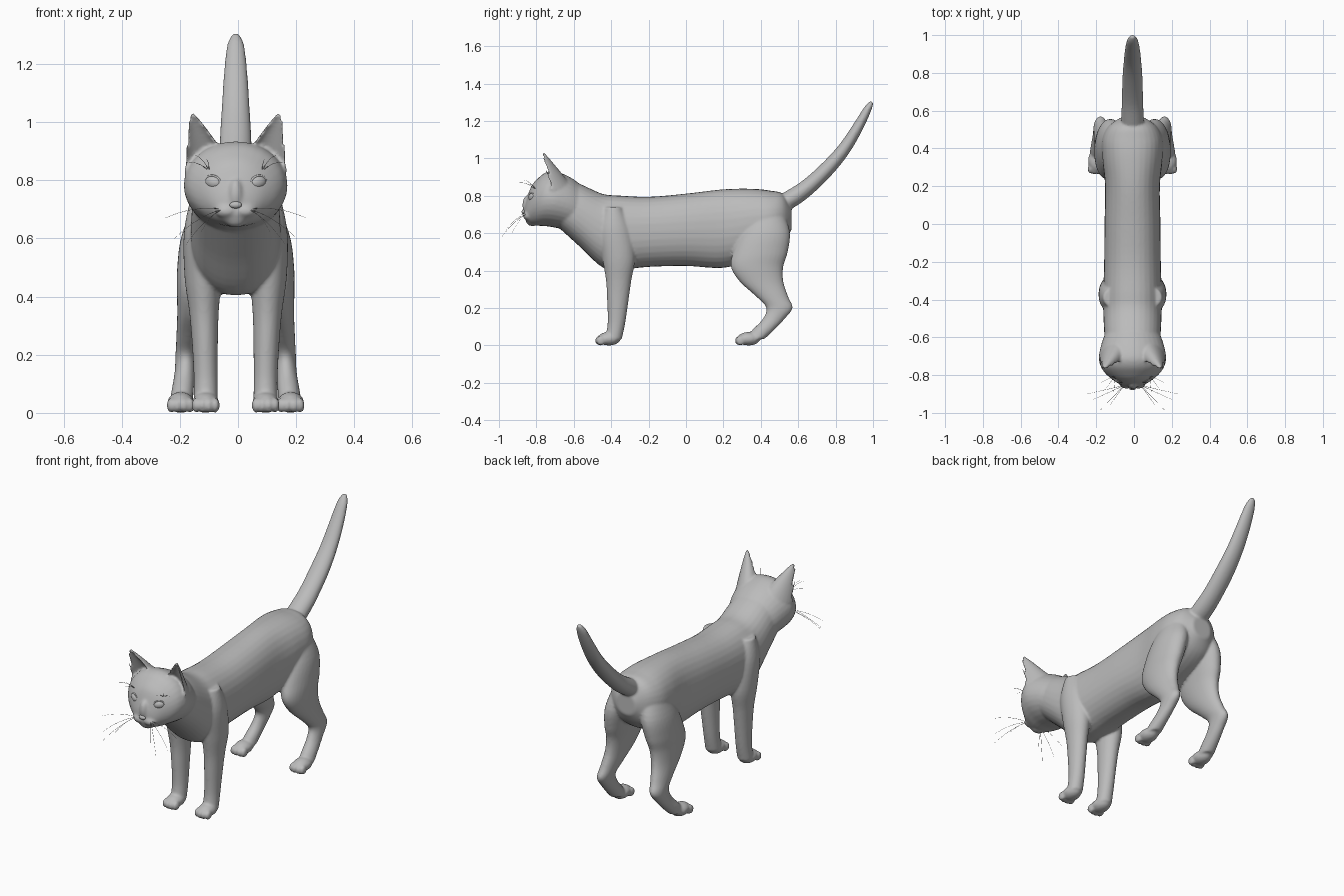
import bpy
import bmesh
import math
from mathutils import Vector, Matrix

if "Cube" in bpy.data.objects:
    bpy.data.objects.remove(bpy.data.objects["Cube"], do_unlink=True)

CX = -0.008   # the animal stands slightly off the whisker centre
SIDES = (-1, 1)
X, Y, Z = Vector((1, 0, 0)), Vector((0, 1, 0)), Vector((0, 0, 1))

grey = bpy.data.materials.new("plain_grey")
grey.use_nodes = True
COLOUR = (0.5, 0.5, 0.5, 1)
grey.diffuse_color = COLOUR
grey.node_tree.nodes["Principled BSDF"].inputs["Base Color"].default_value = COLOUR


def finish(name, bm):
    """Turn a bmesh into a smooth grey object."""
    bmesh.ops.recalc_face_normals(bm, faces=bm.faces)
    mesh = bpy.data.meshes.new(name)
    bm.to_mesh(mesh)
    bm.free()
    mesh.materials.append(grey)
    mesh.shade_smooth()
    obj = bpy.data.objects.new(name, mesh)
    obj.location.x = CX
    bpy.context.collection.objects.link(obj)
    return obj


def skin(bm, rings):
    """Bridge a list of point rings and cap both ends."""
    loops = [[bm.verts.new(p) for p in ring] for ring in rings]
    n = len(loops[0])
    for a, b in zip(loops, loops[1:]):
        for i in range(n):
            j = (i + 1) % n
            bm.faces.new((a[i], a[j], b[j], b[i]))
    bm.faces.new(loops[0])
    bm.faces.new(loops[-1])


def spline(rows, steps=5):
    """Catmull-Rom interpolation of station rows."""
    rows = [rows[0]] + rows + [rows[-1]]
    out = []
    for a, b, c, d in zip(rows, rows[1:], rows[2:], rows[3:]):
        for s in range(steps):
            t = s / steps
            out.append([q + 0.5 * t * (r - p + t * (2 * p - 5 * q + 4 * r - s3
                        + t * (3 * (q - r) + s3 - p)))
                        for p, q, r, s3 in zip(a, b, c, d)])
    return out + [rows[-1]]


def tube(bm, rows, axis, power=1.0, n=32):
    """Oval loft; rows are (x, y, z, half width, half depth along axis)."""
    def bend(v):
        return math.copysign(abs(v) ** power, v)
    rings = []
    for x, y, z, w, d in spline(rows):
        angles = [math.tau * i / n for i in range(n)]
        rings.append([Vector((x, y, z)) + X * w * bend(math.cos(a))
                      + axis * d * bend(math.sin(a)) for a in angles])
    skin(bm, rings)


def ball(bm, centre, radii):
    matrix = Matrix.Translation(centre) @ Matrix.Diagonal((*radii, 1))
    bmesh.ops.create_uvsphere(bm, u_segments=24, v_segments=16, radius=1, matrix=matrix)


def barrel(rows):
    """Convert (y, top, bottom, half width) to tube rows."""
    return [(0, y, (t + b) / 2, w, (t - b) / 2) for y, t, b, w in rows]


body = bmesh.new()

# Torso and neck
tube(body, barrel([
    (-.68, .90, .63, .14), (-.57, .865, .53, .15), (-.45, .812, .42, .155),
    (-.36, .802, .405, .155), (-.2, .795, .42, .15), (0, .812, .425, .148),
    (.2, .835, .415, .145), (.35, .838, .46, .16), (.45, .828, .50, .16),
    (.52, .81, .55, .125), (.565, .74, .62, .06)]), Z, power=.9)

# Head
tube(body, barrel([
    (-.55, .85, .60, .13), (-.62, .90, .615, .16), (-.70, .932, .63, .178),
    (-.75, .925, .638, .17), (-.79, .895, .64, .145), (-.825, .855, .645, .105),
    (-.85, .79, .655, .065), (-.862, .75, .68, .03)]), Z)
ball(body, (0, -.845, .75), (.026, .03, .055))      # nose bridge
ball(body, (0, -.82, .662), (.04, .034, .024))      # chin
for s in SIDES:
    ball(body, (s * .032, -.84, .694), (.04, .032, .026))   # muzzle

# Tail
tube(body, [
    (0, .48, .74, .06, .05), (0, .57, .79, .059, .05), (0, .66, .855, .056, .044),
    (0, .76, .95, .054, .04), (0, .845, 1.05, .048, .035), (0, .915, 1.16, .041, .03),
    (0, .97, 1.26, .03, .022), (0, .995, 1.302, .012, .01)], Vector((0, -.74, .67)))


def paw(bm, x, y):
    """Rounded foot with four toes, y at its middle."""
    ball(bm, (x, y, .036), (.046, .062, .036))
    for k in (-1.5, -.5, .5, 1.5):
        ball(bm, (x + k * .022, y - .052 + .006 * abs(k), .026), (.015, .025, .026))


for s in SIDES:
    # Front leg
    tube(body, [
        (s * .10, -.39, .74, .055, .05), (s * .108, -.38, .62, .07, .09),
        (s * .112, -.36, .47, .064, .088), (s * .109, -.36, .35, .051, .068),
        (s * .106, -.364, .25, .045, .058), (s * .103, -.372, .12, .041, .047),
        (s * .103, -.388, .035, .042, .045)], Y)
    paw(body, s * .103, -.412)

    # Hind leg
    tube(body, [
        (s * .08, .44, .74, .055, .07), (s * .112, .425, .61, .074, .13),
        (s * .13, .398, .50, .071, .146), (s * .139, .38, .42, .063, .14),
        (s * .148, .405, .34, .053, .116), (s * .16, .462, .26, .044, .085),
        (s * .17, .5, .2, .037, .07), (s * .175, .467, .14, .035, .058),
        (s * .182, .41, .08, .038, .058), (s * .187, .37, .035, .04, .05)], Y)
    paw(body, s * .189, .335)

    # Ear: a crescent section that narrows to the tip
    across = Vector((s * .9, -.05, -.42))
    back = Vector((s * -.15, 1, .25)).normalized()
    rings = []
    for i in range(11):
        k = i / 10
        centre = Vector((s * .108, -.715, .855)).lerp(Vector((s * .151, -.768, 1.028)), k)
        width = .07 * (1 - k) ** .85 + .006
        depth = .075 * (1 - k) + .012
        arc = [math.pi * j / 12 for j in range(13)]
        outer = [centre + across * width * math.cos(a)
                 + back * depth * math.sin(a) for a in arc]
        inner = [centre + across * width * .95 * math.cos(a)
                 + back * (depth * (.5 * math.sin(a)) - .005) for a in reversed(arc)]
        rings.append(outer + inner)
    skin(body, rings)

# Fuse everything into one soft skin
cat = finish("body", body)
fuse = cat.modifiers.new("fuse", 'REMESH')
fuse.mode = 'VOXEL'
fuse.voxel_size = .007
fuse.use_smooth_shade = True
soften = cat.modifiers.new("soften", 'SMOOTH')
soften.factor = .5
soften.iterations = 5

# Nose
nose = bmesh.new()
ball(nose, (0, -.868, .715), (.021, .011, .012))
finish("nose", nose)


def whisker(name, start, end, sag):
    """Thin drooping hair."""
    a, b = Vector(start), Vector(end)
    curve = bpy.data.curves.new(name, 'CURVE')
    curve.dimensions = '3D'
    curve.bevel_depth = .0011
    curve.bevel_resolution = 0
    line = curve.splines.new('POLY')
    line.points.add(8)
    for i, p in enumerate(line.points):
        t = i / 8
        p.co = (*(a.lerp(b, t) + Z * sag * 4 * t * (1 - t)), 1)
        p.radius = 1 - .6 * t
    curve.materials.append(grey)
    obj = bpy.data.objects.new(name, curve)
    obj.location.x = CX
    bpy.context.collection.objects.link(obj)


for s, side in zip(SIDES, ("right", "left")):
    # Eye with a thin lid around it
    eye = bmesh.new()
    ball(eye, (0, 0, 0), (.03, .018, .022))
    lid = [[Vector(((.029 + .004 * math.cos(b)) * math.cos(a), .004 * math.sin(b) - .004,
                    (.022 + .004 * math.cos(b)) * math.sin(a)))
            for b in (math.tau * j / 8 for j in range(8))]
           for a in (math.tau * i / 32 for i in range(33))]
    skin(eye, lid)
    turn = Matrix.Rotation(s * .45, 4, 'Z') @ Matrix.Rotation(s * -.2, 4, 'Y')
    bmesh.ops.transform(eye, matrix=Matrix.Translation((s * .077, -.822, .793)) @ turn,
                        verts=eye.verts)
    finish(side + "_eye", eye)

    # Whiskers on the muzzle and above the eye
    for x, y, z in ((.242, -.90, .67), (.21, -.93, .60), (.17, -.985, .58), (.12, -.96, .62)):
        whisker(side + "_whisker", (s * .045, -.855, .70), (s * x, y, z), .015)
    for x, y, z in ((.10, -.89, .87), (.14, -.87, .885), (.17, -.84, .86)):
        whisker(side + "_brow_hair", (s * .09, -.80, .83), (s * x, y, z), .012)
